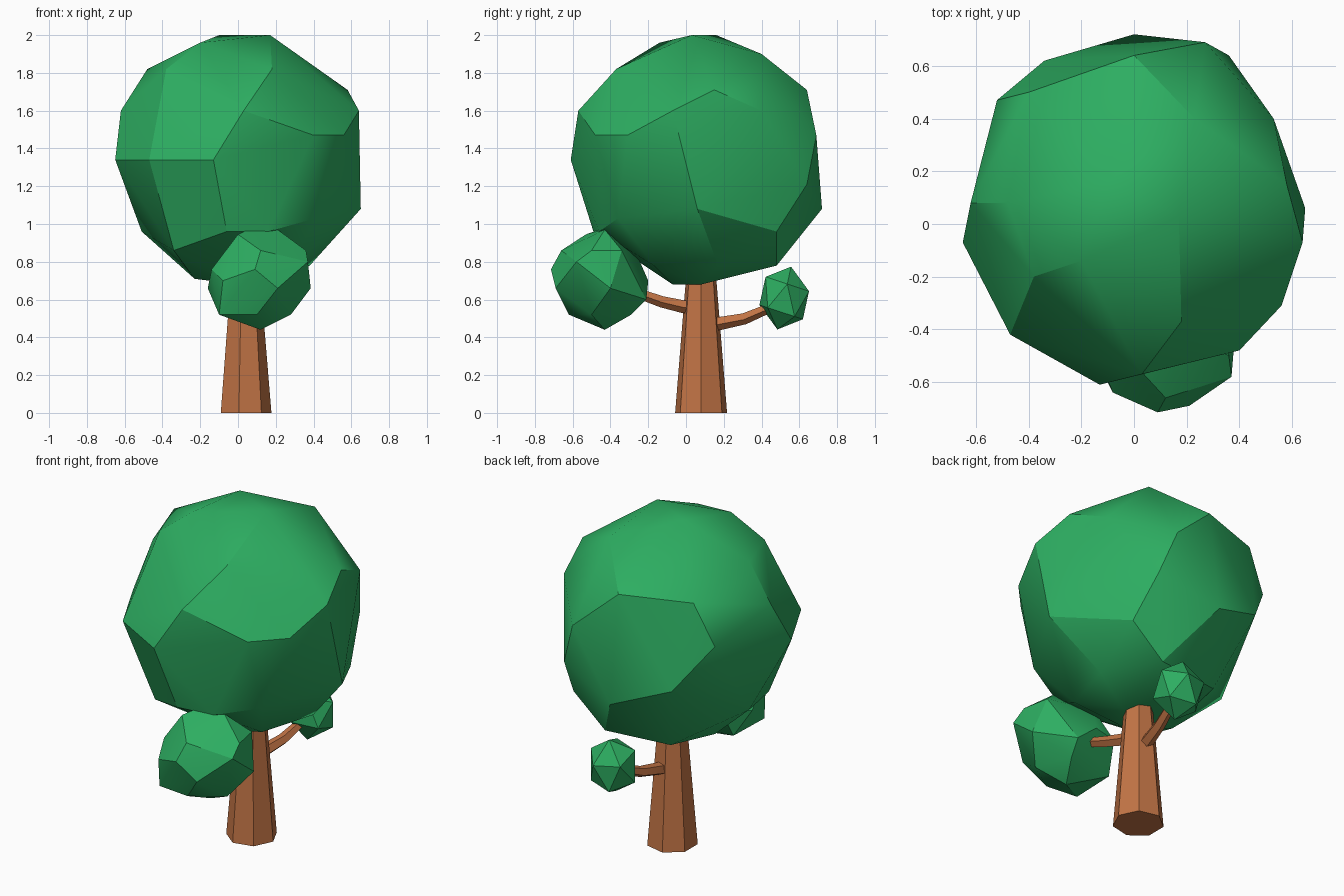
import bpy, bmesh, math
from mathutils import Vector, Matrix

cube = bpy.data.objects.get("Cube")
if cube:
    bpy.data.objects.remove(cube, do_unlink=True)


def make_material(name, color):
    mat = bpy.data.materials.new(name)
    mat.use_nodes = True
    mat.diffuse_color = color
    mat.node_tree.nodes["Principled BSDF"].inputs["Base Color"].default_value = color
    return mat


leaf_green = make_material("leaf green", (0.026, 0.42, 0.12, 1))
bark_brown = make_material("bark brown", (0.54, 0.175, 0.06, 1))


def finish(name, bm, mat, angle):
    """Turn a bmesh into an object whose edges above the angle stay sharp."""
    bmesh.ops.recalc_face_normals(bm, faces=bm.faces)
    mesh = bpy.data.meshes.new(name)
    bm.to_mesh(mesh)
    bm.free()
    mesh.materials.append(mat)
    mesh.shade_smooth()
    mesh.set_sharp_from_angle(angle=math.radians(angle))
    obj = bpy.data.objects.new(name, mesh)
    bpy.context.collection.objects.link(obj)
    return obj


def loft(name, sides, stations):
    """Tapering limb through (centre, radius) stations, capped at both ends."""
    bm = bmesh.new()
    centres = [Vector(c) for c, r in stations]
    rings = []
    for i, (c, r) in enumerate(stations):
        ahead = centres[min(i + 1, len(centres) - 1)] - centres[max(i - 1, 0)]
        turn = Vector((0, 0, 1)).rotation_difference(ahead)
        ring = []
        for k in range(sides):
            a = math.tau * k / sides
            ring.append(bm.verts.new(centres[i] + turn @ Vector((r * math.cos(a), r * math.sin(a), 0))))
        rings.append(ring)
    for low, high in zip(rings, rings[1:]):
        for k in range(sides):
            n = (k + 1) % sides
            bm.faces.new((low[k], low[n], high[n], high[k]))
    bm.faces.new(rings[0])
    bm.faces.new(rings[-1])
    return finish(name, bm, bark_brown, 20)


def clump(name, levels):
    """Faceted foliage wrapped around corner points grouped by height."""
    bm = bmesh.new()
    for z, level in levels.items():
        for x, y in level:
            bm.verts.new((x, y, z))
    bmesh.ops.convex_hull(bm, input=bm.verts)
    loose = [v for v in bm.verts if not v.link_faces]
    bmesh.ops.delete(bm, geom=loose, context='VERTS')
    return finish(name, bm, leaf_green, 28)


# Main crown, from the top down
clump("main_crown", {
    2.0: [(-.1, .16), (.17, .03)],
    1.96: [(-.2, -.14)],
    1.9: [(.23, .4)],
    1.82: [(.18, -.37), (-.38, -.2), (-.48, .08)],
    1.71: [(.58, .15), (0, .64), (-.4, .5)],
    1.6: [(.64, -.07), (-.62, .08), (.03, -.57), (.53, .4)],
    1.47: [(.56, -.31), (.4, -.48), (.27, .69), (-.52, .47)],
    1.34: [(-.13, -.61), (-.65, -.07), (-.47, -.42)],
    1.21: [(-.34, .62), (.36, .64)],
    1.08: [(.65, .06), (0, .72)],
    1.03: [(.41, -.36)],
    .96: [(-.06, -.49), (.16, -.46), (.41, .48), (-.51, .13)],
    .86: [(-.34, -.3)],
    .78: [(.2, .48), (-.2, .43), (.38, .17), (.28, -.17)],
    .71: [(-.23, .05)],
    .68: [(.15, .08), (0, -.07)],
})

# Front clump
clump("front_clump", {
    .97: [(.05, -.46), (.21, -.43)],
    .945: [(0, -.53)],
    .86: [(.36, -.5), (.12, -.66), (.33, -.34), (.06, -.27)],
    .8: [(.37, -.58)],
    .76: [(.09, -.715), (-.14, -.5)],
    .7: [(-.08, -.64), (.1, -.2), (-.06, -.24)],
    .66: [(.385, -.4), (-.16, -.4), (.21, -.69)],
    .6: [(.22, -.21)],
    .52: [(-.1, -.6), (.1, -.62), (.28, -.5), (.2, -.29), (-.09, -.32)],
    .44: [(.12, -.43)],
})

# Back clump: a plain twenty-sided ball, tilted and stretched upward
ball = bmesh.new()
place = (Matrix.Translation((.12, .52, .608))
         @ Matrix.Diagonal((.15, .14, .172, 1))
         @ Matrix.Rotation(math.radians(-15), 4, 'X'))
bmesh.ops.create_icosphere(ball, subdivisions=1, radius=1, matrix=place)
finish("back_clump", ball, leaf_green, 28)

# Trunk and the two branches that carry the clumps
loft("trunk", 7, [((.036, .08, 0), .141), ((.036, .08, .8), .075)])
loft("front_branch", 5, [((.04, .08, .55), .036), ((.05, -.02, .565), .036),
                         ((.08, -.13, .59), .032), ((.11, -.36, .67), .024)])
loft("back_branch", 5, [((.04, .08, .46), .037), ((.05, .18, .475), .037),
                        ((.08, .31, .5), .032), ((.12, .5, .58), .024)])
